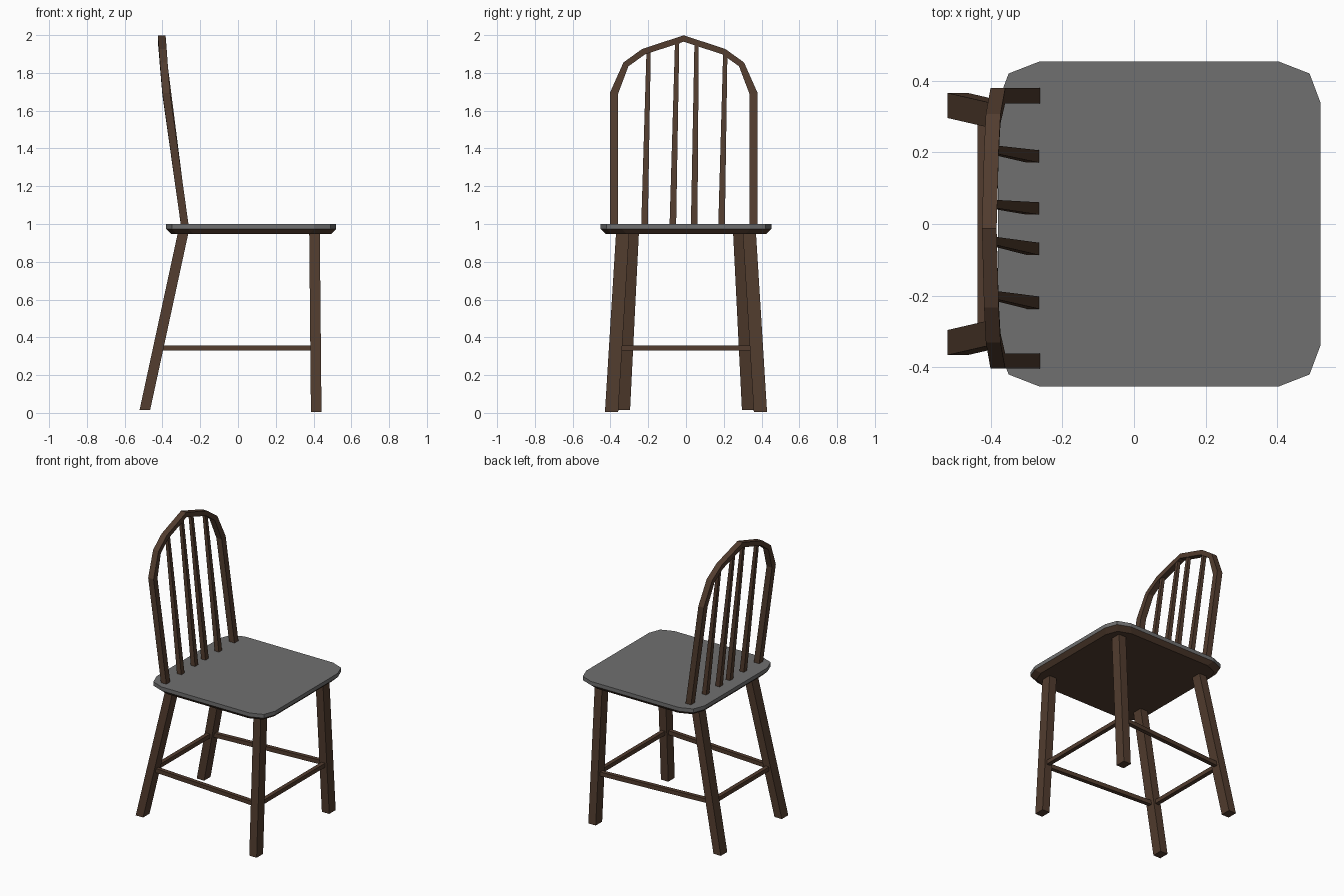
import bpy, bmesh
from mathutils import Vector

cube = bpy.data.objects.get("Cube")
if cube:
    bpy.data.objects.remove(cube)


def material(name, rgb):
    m = bpy.data.materials.new(name)
    m.use_nodes = True
    m.diffuse_color = (*rgb, 1)
    m.node_tree.nodes["Principled BSDF"].inputs["Base Color"].default_value = (*rgb, 1)
    return m


wood = material("dark_wood", (0.085, 0.046, 0.028))
grey = material("grey_seat", (0.16, 0.16, 0.16))


def finish(name, bm, mats):
    bmesh.ops.recalc_face_normals(bm, faces=bm.faces)
    mesh = bpy.data.meshes.new(name)
    bm.to_mesh(mesh)
    bm.free()
    for m in mats:
        mesh.materials.append(m)
    obj = bpy.data.objects.new(name, mesh)
    bpy.context.collection.objects.link(obj)
    return obj


def loft(bm, rings):
    """Skin a list of point rings and cap both ends."""
    rings = [[bm.verts.new(p) for p in ring] for ring in rings]
    for a, b in zip(rings, rings[1:]):
        for i in range(len(a)):
            j = (i + 1) % len(a)
            bm.faces.new((a[i], a[j], b[j], b[i]))
    bm.faces.new(rings[0])
    bm.faces.new(rings[-1])


def bar(name, start, end, u, v, taper=1.0):
    """Straight four-sided bar whose section is spanned by half-widths u and v."""
    u, v = Vector(u), Vector(v)
    rings = [[Vector(p) + (u * a + v * b) * s for a, b in ((-1, -1), (1, -1), (1, 1), (-1, 1))]
             for p, s in ((start, 1.0), (end, taper))]
    bm = bmesh.new()
    loft(bm, rings)
    return finish(name, bm, [wood])


# Seat: clipped-corner slab, grey upper part, wooden chamfer and underside
def seat_ring(inset, z):
    quarter = ((0.45, 0.34), (0.42, 0.42), (0.335, 0.453))
    ring = []
    for sx, sy in ((1, 1), (-1, 1), (-1, -1), (1, -1)):
        pts = quarter if sx * sy > 0 else quarter[::-1]
        ring += [(0.07 + sx * (x - inset), sy * (y - inset), z) for x, y in pts]
    return ring


bm = bmesh.new()
loft(bm, [seat_ring(0.027, 0.947), seat_ring(0, 0.974), seat_ring(0, 1.0)])
for f in bm.faces:
    f.material_index = 1 if f.calc_center_median().z > 0.98 else 0
finish("seat", bm, [wood, grey])

# Splayed legs
front_foot, front_top = Vector((0.414, 0.394, 0.006)), Vector((0.405, 0.335, 0.96))
rear_foot, rear_top = Vector((-0.493, 0.331, 0.016)), Vector((-0.289, 0.284, 0.96))
RAIL_Z = 0.344


def at_rail(foot, top, side):
    p = foot.lerp(top, (RAIL_Z - foot.z) / (top.z - foot.z))
    return Vector((p.x, p.y * side, p.z))


for side, label in ((1, "left"), (-1, "right")):
    mirror = Vector((1, side, 1))
    for kind, foot, top in (("front", front_foot, front_top), ("rear", rear_foot, rear_top)):
        bar(f"{kind}_leg_{label}", foot * mirror, top * mirror, (0.028, 0, 0), (0, 0.035, 0))
    # Side rails between the legs
    bar(f"side_rail_{label}", at_rail(rear_foot, rear_top, side),
        at_rail(front_foot, front_top, side), (0, 0.014, 0), (0, 0, 0.014))

# Cross rails
for kind, foot, top in (("front", front_foot, front_top), ("rear", rear_foot, rear_top)):
    bar(f"{kind}_rail", at_rail(foot, top, -1), at_rail(foot, top, 1),
        (0.014, 0, 0), (0, 0, 0.014))

# Back hoop: faceted arch swept with mitred corners, leaning backwards
half = [(-0.28, 0.37, 0.98), (-0.38, 0.37, 1.69), (-0.393, 0.306, 1.845), (-0.398, 0.213, 1.912)]
path = [Vector((x, -y, z)) for x, y, z in half] + [Vector((-0.404, 0, 1.982))]
path += [Vector(p) for p in half[::-1]]
rings = []
for i, p in enumerate(path):
    before = (p - path[max(i - 1, 0)]).normalized()
    after = (path[min(i + 1, len(path) - 1)] - p).normalized()
    tangent = (before + after).normalized()
    side = Vector((0, tangent.z, -tangent.y)).normalized()
    mitre = max(before.dot(tangent), after.dot(tangent))
    thick = (0.021 if p.z < 1.8 else 0.016) / mitre
    deep = Vector((0.0205, 0, 0))
    shift = Vector((0, -0.012, 0))
    rings.append([p + shift + deep * a + side * thick * b
                  for a, b in ((-1, -1), (1, -1), (1, 1), (-1, 1))])
bm = bmesh.new()
loft(bm, rings)
finish("back_hoop", bm, [wood])

# Tapered spindles
for i, (low, high, z) in enumerate(((-0.22, -0.198, 1.91), (-0.07, -0.047, 1.96),
                                    (0.043, 0.056, 1.96), (0.188, 0.208, 1.91))):
    bar(f"spindle_{i + 1}", (-0.279, low, 0.98), (-0.398, high, z),
        (0.0165, 0, 0), (0, 0.0175, 0), 0.65)
